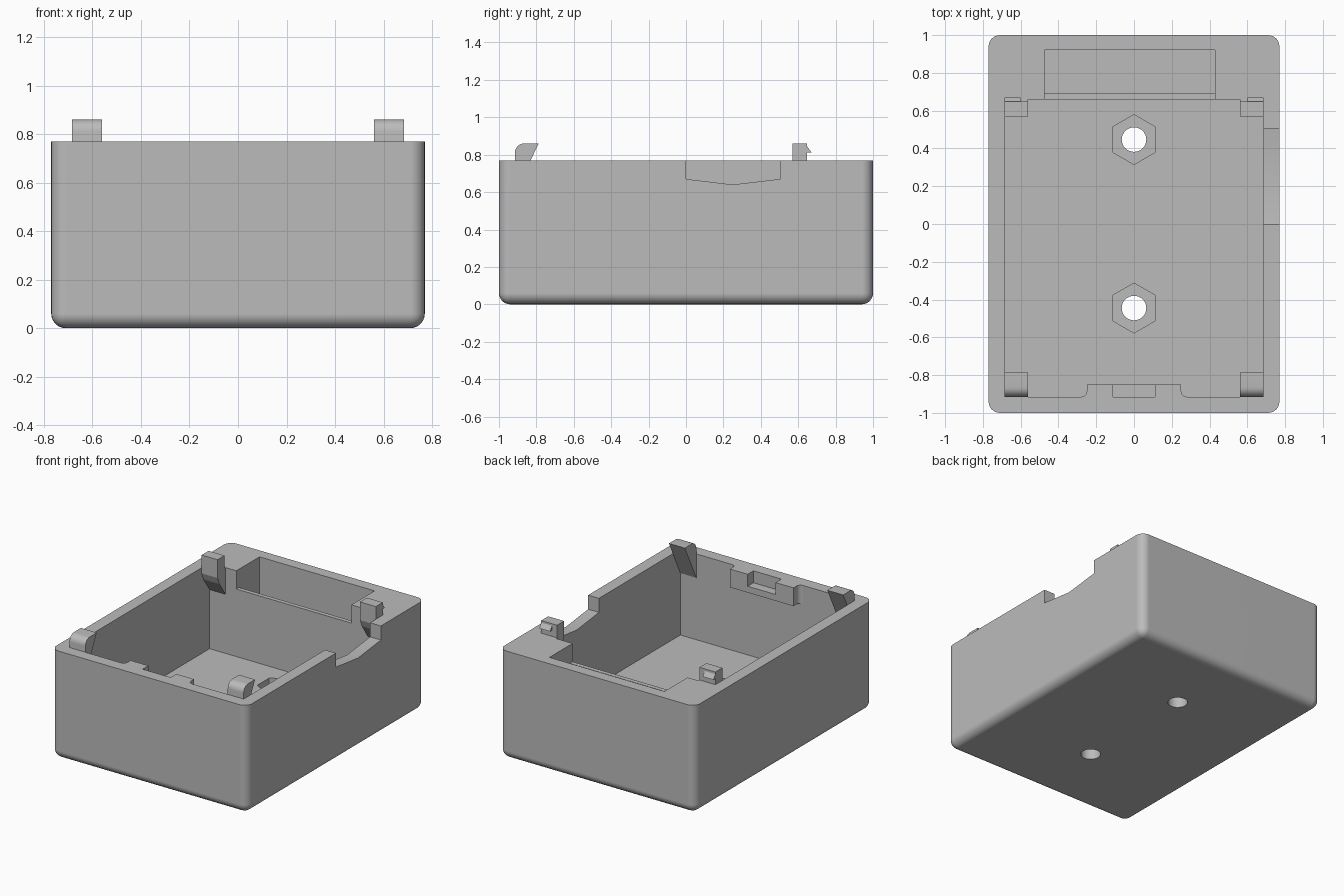
import bpy, bmesh, math
from mathutils import Vector

old = bpy.data.objects.get("Cube")
if old:
    bpy.data.objects.remove(old, do_unlink=True)

grey = bpy.data.materials.new("plain_grey")
grey.use_nodes = True
colour = (0.5, 0.5, 0.5, 1)
grey.diffuse_color = colour
grey.node_tree.nodes["Principled BSDF"].inputs["Base Color"].default_value = colour

AXES = {"x": lambda a, b, h: Vector((h, a, b)),   # profile in y, z
        "z": lambda a, b, h: Vector((a, b, h))}   # profile in x, y


def prism(name, points, low, high, axis="z"):
    """Extrude a closed profile along an axis between two positions."""
    bm = bmesh.new()
    place = AXES[axis]
    face = bm.faces.new([bm.verts.new(place(a, b, low)) for a, b in points])
    ext = bmesh.ops.extrude_face_region(bm, geom=[face])
    moved = [v for v in ext["geom"] if isinstance(v, bmesh.types.BMVert)]
    bmesh.ops.translate(bm, verts=moved, vec=place(0, 0, high - low))
    bmesh.ops.recalc_face_normals(bm, faces=bm.faces)
    mesh = bpy.data.meshes.new(name)
    bm.to_mesh(mesh)
    bm.free()
    mesh.materials.append(grey)
    obj = bpy.data.objects.new(name, mesh)
    bpy.context.collection.objects.link(obj)
    return obj


def box(name, x0, x1, y0, y1, z0, z1):
    return prism(name, [(x0, y0), (x1, y0), (x1, y1), (x0, y1)], z0, z1)


def ring(x, y, radius, count, turn=0.0):
    steps = [turn + math.tau * i / count for i in range(count)]
    return [(x + radius * math.cos(t), y + radius * math.sin(t)) for t in steps]


def use_active(obj):
    bpy.ops.object.select_all(action="DESELECT")
    obj.select_set(True)
    bpy.context.view_layer.objects.active = obj


def cut(target, cutter):
    mod = target.modifiers.new("cut", "BOOLEAN")
    mod.operation, mod.solver, mod.object = "DIFFERENCE", "EXACT", cutter
    cutter.hide_render = True
    use_active(target)
    bpy.ops.object.modifier_apply(modifier=mod.name)
    bpy.data.objects.remove(cutter, do_unlink=True)


def smooth(obj):
    use_active(obj)
    bpy.ops.object.shade_smooth_by_angle(angle=math.radians(30))


# Main dimensions
RIM, FLOOR = 0.77, 0.16
IN_X, IN_FRONT, IN_BACK = 0.685, -0.915, 0.66

# Case shell with rounded uprights and underside
case = box("case_body", -0.77, 0.77, -1, 1, 0, RIM)
bm = bmesh.new()
bm.from_mesh(case.data)
round_edges = [e for e in bm.edges if min(v.co.z for v in e.verts) < 0.01]
bmesh.ops.bevel(bm, geom=round_edges, offset=0.06, offset_type="OFFSET",
                segments=6, profile=0.5, affect="EDGES")
bm.to_mesh(case.data)
bm.free()

# Main cavity, rear pocket and the lowered lip between them
cut(case, box("cavity_cutter", -IN_X, IN_X, IN_FRONT, IN_BACK, FLOOR, 1))
cut(case, box("pocket_cutter", -0.475, 0.43, 0.69, 0.92, FLOOR, 1))
cut(case, box("lip_cutter", -0.475, 0.43, 0.6, 0.75, 0.64, 1))

# Shallow V opening in the side wall
cut(case, prism("side_opening_cutter",
                [(0, 1), (0, 0.67), (0.25, 0.64), (0.505, 0.67), (0.505, 1)],
                0.6, 0.9, "x"))

# Hexagonal nut seats and screw holes in the floor
for y in (-0.445, 0.447):
    cut(case, prism("nut_cutter", ring(0, y, 0.132, 6, math.pi / 6), 0.08, 0.3))
    cut(case, prism("hole_cutter", ring(0, y, 0.065, 32), -0.1, 0.3))
smooth(case)
case.modifiers.new("even_shading", "WEIGHTED_NORMAL").keep_sharp = True

# Front clip profile: rounded outer shoulder, tapering into the wall
shoulder = [(-0.865 - 0.05 * math.sin(t), 0.81 + 0.05 * math.cos(t))
            for t in [math.pi / 2 * i / 6 for i in range(7)]]
front_clip = [(-0.787, 0.86)] + shoulder + [(IN_FRONT, 0.6)]
# Rear post profile: upright, with a sloping foot
rear_post = [(0.57, 0.86), (0.57, 0.73), (0.59, 0.68), (IN_BACK, 0.58),
             (IN_BACK, RIM), (0.648, RIM), (0.648, 0.86)]
hook = [(0.648, 0.845), (0.67, 0.813), (0.648, 0.813)]
# Half of the front latch block, with a flared end
flare = [(0.28 - 0.03 * math.cos(t), -0.885 - 0.03 * math.sin(t))
         for t in [math.pi / 2 * i / 6 for i in range(7)]]
latch_half = [(0.11, IN_FRONT), (0.11, -0.85), (0.25, -0.85)] + flare

for side, s in (("right", -1), ("left", 1)):
    smooth(prism("front_clip_" + side, front_clip, s * 0.56, s * IN_X, "x"))
    prism("rear_post_" + side, rear_post, s * 0.56, s * IN_X, "x")
    prism("rear_hook_" + side, hook, s * 0.6, s * IN_X, "x")
    smooth(prism("latch_block_" + side, [(s * x, y) for x, y in latch_half],
                 0.64, RIM))

# Floor of the latch notch
box("latch_base", -0.11, 0.11, IN_FRONT, -0.85, 0.64, 0.685)
